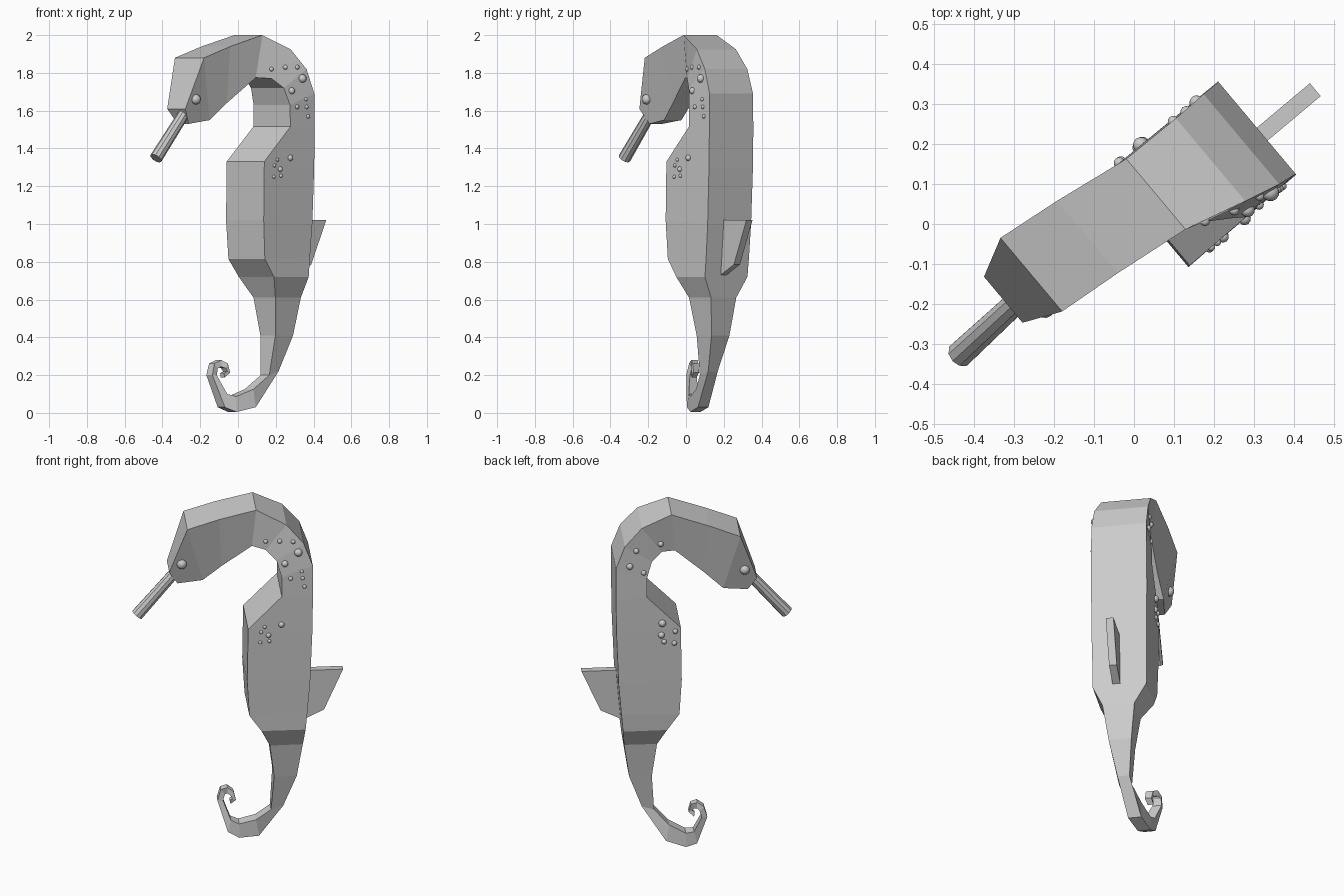
import bpy, bmesh
from math import radians
from mathutils import Vector
from mathutils.bvhtree import BVHTree

TURN = radians(40)  # the animal's profile plane is turned about z


def finish(bm, name, smooth=False):
    bmesh.ops.recalc_face_normals(bm, faces=bm.faces)
    me = bpy.data.meshes.new(name)
    bm.to_mesh(me)
    me.polygons.foreach_set("use_smooth", [smooth] * len(me.polygons))
    ob = bpy.data.objects.new(name, me)
    ob.rotation_euler.z = TURN
    bpy.context.collection.objects.link(ob)
    return ob


def loft(rings):
    """Four-sided loft. Ring: inner u,z, outer u,z, side centre, inner and outer half width."""
    bm = bmesh.new()
    loops = []
    for ui, zi, uo, zo, c, hi, ho in rings:
        loops.append([bm.verts.new(p) for p in
                      ((ui, c - hi, zi), (ui, c + hi, zi), (uo, c + ho, zo), (uo, c - ho, zo))])
    for a, b in zip(loops, loops[1:]):
        for i in range(4):
            j = (i + 1) % 4
            bm.faces.new((a[i], a[j], b[j], b[i]))
    bm.faces.new(loops[0])
    bm.faces.new(loops[-1][::-1])
    return bm


# Head, neck, trunk and curled tail in one loft
head = [
    (-.325, 1.53, -.372, 1.61, .065, .045, .075),
    (-.19, 1.55, -.278, 1.88, .068, .06, .12),
    (-.09, 1.64, -.11, 1.94, .05, .065, .118),
    (.07, 1.775, .09, 2.0, .022, .085, .115),
]
trunk = [
    (.14, 1.77, .25, 1.925, 0, .11, .135),
    (.195, 1.72, .342, 1.82, -.01, .135, .147),
    (.222, 1.63, .39, 1.69, -.014, .15, .15),
    (.222, 1.515, .39, 1.5, -.014, .153, .152),
    (.04, 1.33, .387, 1.3, -.014, .155, .152),
    (.035, 1.02, .375, 1.0, -.015, .155, .15),
    (.047, .815, .36, .82, -.015, .15, .148),
    (.113, .72, .351, .72, -.017, .145, .147),
    (.162, .61, .34, .61, -.025, .09, .087),
    (.188, .41, .31, .41, -.022, .062, .062),
]
tail = [
    (.174, .20, .24, .22, -.015, .035, .033),
    (.096, .125, .113, .03, .024, .036, .036),
    (.009, .087, .009, .005, .058, .035, .035),
    (-.034, .10, -.05, .03, .078, .03, .03),
    (-.073, .20, -.103, .20, .113, .025, .025),
    (-.062, .235, -.085, .262, .115, .022, .022),
    (-.05, .245, -.05, .28, .10, .022, .022),
    (-.033, .237, -.018, .262, .082, .02, .02),
    (-.025, .22, -.006, .213, .076, .018, .018),
    (-.038, .21, -.035, .187, .085, .016, .016),
]
bm = loft(head + trunk + tail)
skin = BVHTree.FromBMesh(bm)
finish(bm, "body")
bm.free()

# Tubular snout
bm = bmesh.new()
a, b = Vector((-.335, .04, 1.59)), Vector((-.542, .03, 1.348))
axis = b - a
bmesh.ops.create_cone(bm, cap_ends=True, segments=10, radius1=.03, radius2=.034, depth=axis.length)
bmesh.ops.rotate(bm, verts=bm.verts, matrix=axis.to_track_quat('Z', 'Y').to_matrix())
bmesh.ops.translate(bm, verts=bm.verts, vec=(a + b) / 2)
finish(bm, "snout")
bm.free()

# Back fin: a thin extruded plate
bm = bmesh.new()
outline = [(.34, 1.02), (.563, 1.02), (.46, .785), (.34, .725)]
face = bm.faces.new([bm.verts.new((u, -.055, z)) for u, z in outline])
ext = bmesh.ops.extrude_face_region(bm, geom=[face])
bmesh.ops.translate(bm, verts=[v for v in ext["geom"] if isinstance(v, bmesh.types.BMVert)],
                    vec=(0, .042, 0))
finish(bm, "back_fin")
bm.free()


# Round details dropped onto the skin from either side
def beads(name, spots, side):
    bm = bmesh.new()
    for u, z, r in spots:
        hit = skin.ray_cast(Vector((u, side, z)), Vector((0, -side, 0)))[0]
        if hit:
            new = bmesh.ops.create_uvsphere(bm, u_segments=12, v_segments=8, radius=r)
            bmesh.ops.translate(bm, verts=new["verts"], vec=hit)
    finish(bm, name, True)
    bm.free()


near = [(.312, 1.77, .022), (.214, 1.83, .013), (.14, 1.82, .012), (.24, 1.705, .018),
        (.285, 1.83, .012), (.27, 1.62, .012), (.335, 1.62, .011), (.345, 1.57, .011),
        (.33, 1.66, .01), (.22, 1.35, .016), (.15, 1.29, .014), (.13, 1.34, .01),
        (.11, 1.31, .01), (.105, 1.25, .01), (.155, 1.255, .01)]
far = [(.147, 1.82, .016), (.28, 1.79, .015), (.315, 1.70, .018), (.24, 1.66, .014),
       (.14, 1.36, .02), (.145, 1.29, .018), (.075, 1.24, .014), (.07, 1.31, .014),
       (.13, 1.25, .014)]
for side, label, spots in ((-1, "right", near), (1, "left", far)):
    beads(label + "_bumps", spots, side)
    beads(label + "_eye", [(-.305, 1.66, .027)], side)
